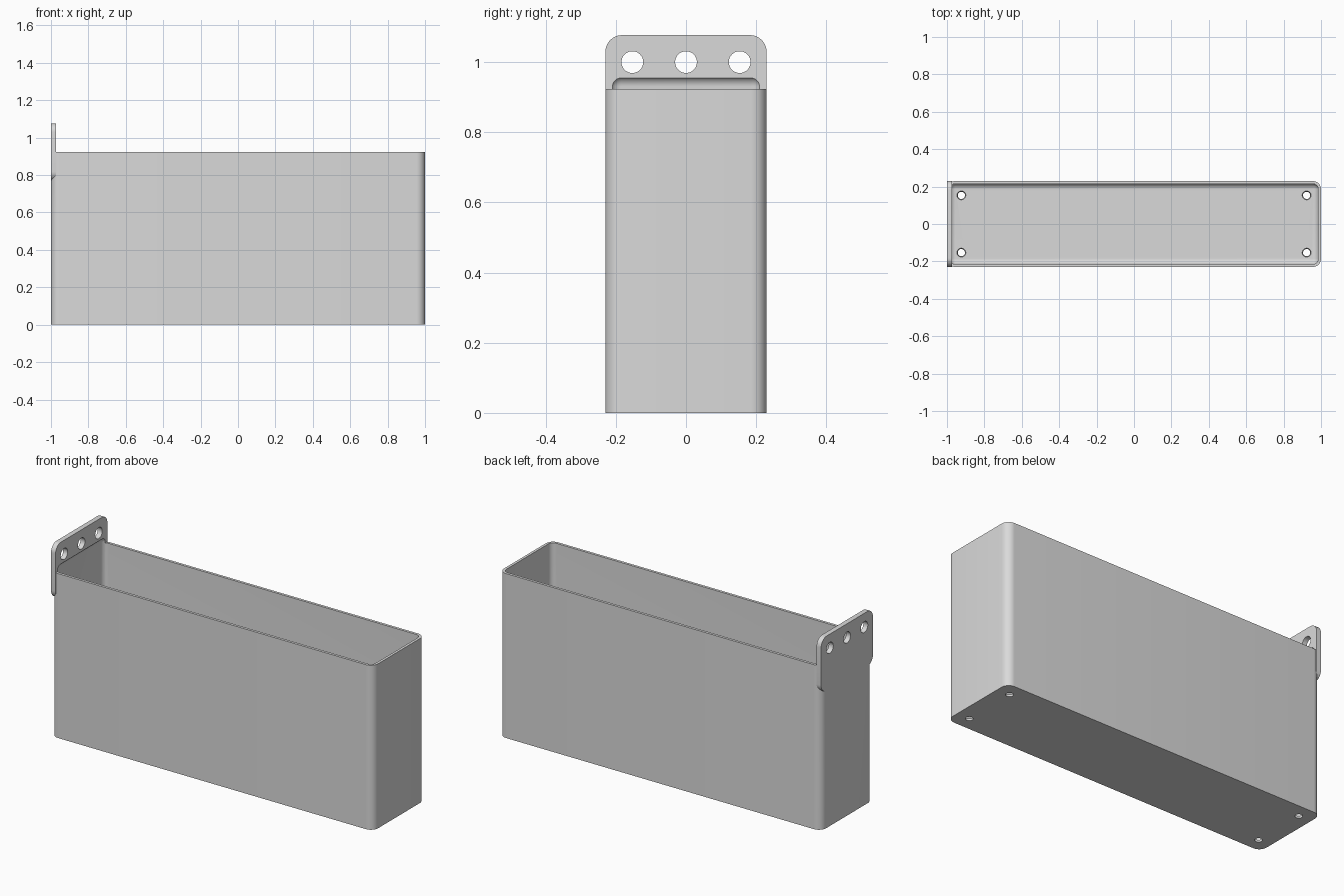
import bpy, bmesh
from math import pi
from mathutils import Matrix, Vector

cube = bpy.data.objects.get("Cube")
if cube:
    bpy.data.objects.remove(cube)

WALL, INNER_R = 0.015, 0.03
OUTER_R = WALL + INNER_R
LENGTH, HALF_W, RIM = 1.0, 0.23, 0.923
PLATE_IN, PLATE_LOW, PLATE_TOP = -0.972, 0.77, 1.077

grey = bpy.data.materials.new("plain grey")
grey.use_nodes = True
colour = (0.7, 0.7, 0.7, 1)
grey.diffuse_color = colour
grey.node_tree.nodes["Principled BSDF"].inputs["Base Color"].default_value = colour


def finish(name, bm):
    mesh = bpy.data.meshes.new(name)
    bm.to_mesh(mesh)
    bm.free()
    mesh.materials.append(grey)
    obj = bpy.data.objects.new(name, mesh)
    bpy.context.collection.objects.link(obj)
    return obj


def rounded_box(name, low, high, radius, axis=None):
    """Box with rounded edges: those along one axis, or all of them."""
    low, high = Vector(low), Vector(high)
    bm = bmesh.new()
    bmesh.ops.create_cube(bm, size=1)
    for v in bm.verts:
        v.co = (low + high) / 2 + v.co * (high - low)
    edges = [e for e in bm.edges if axis is None
             or abs((e.verts[0].co - e.verts[1].co).normalized()[axis]) > 0.9]
    bmesh.ops.bevel(bm, geom=edges, offset=radius, segments=10,
                    profile=0.5, affect='EDGES')
    return finish(name, bm)


def cone(name, place, r_low, r_high, depth, turn=0):
    bm = bmesh.new()
    bmesh.ops.create_cone(bm, cap_ends=True, segments=40, radius1=r_low,
                          radius2=r_high, depth=depth,
                          matrix=Matrix.Translation(place) @ Matrix.Rotation(turn, 4, 'Y'))
    return finish(name, bm)


def combine(target, tool, operation):
    mod = target.modifiers.new("join", 'BOOLEAN')
    mod.operation, mod.solver, mod.object = operation, 'EXACT', tool
    bpy.context.view_layer.objects.active = target
    bpy.ops.object.modifier_apply(modifier=mod.name)
    bpy.data.objects.remove(tool)


# Outer shell with rounded upright corners
body = rounded_box("wall_bin", (-LENGTH, -HALF_W, 0), (LENGTH, HALF_W, RIM), OUTER_R, 2)

# Mounting plate flush with the end wall
plate = rounded_box("mounting_plate", (-LENGTH, -HALF_W, PLATE_LOW),
                    (PLATE_IN, HALF_W, PLATE_TOP), 0.048, 0)
combine(body, plate, 'UNION')

# Cavity, filleted all round and running up into the plate
cavity = rounded_box("cavity", (WALL - LENGTH, WALL - HALF_W, WALL),
                     (LENGTH - WALL, HALF_W - WALL, 0.96), INNER_R)
combine(body, cavity, 'DIFFERENCE')

# Screw holes through the plate
for y in (-0.153, 0, 0.153):
    combine(body, cone("screw_hole", (-LENGTH, y, 1.0), 0.031, 0.031, 0.2, pi / 2), 'DIFFERENCE')

# Tapered drain holes through the floor
for x in (-0.923, 0.923):
    for y in (-0.153, 0.153):
        combine(body, cone("drain_hole", (x, y, WALL / 2), 0.017, 0.026, 0.03), 'DIFFERENCE')

# Smooth fillets, sharp rims
bpy.ops.object.select_all(action='DESELECT')
body.select_set(True)
bpy.context.view_layer.objects.active = body
bpy.ops.object.shade_smooth_by_angle(angle=pi / 6)
